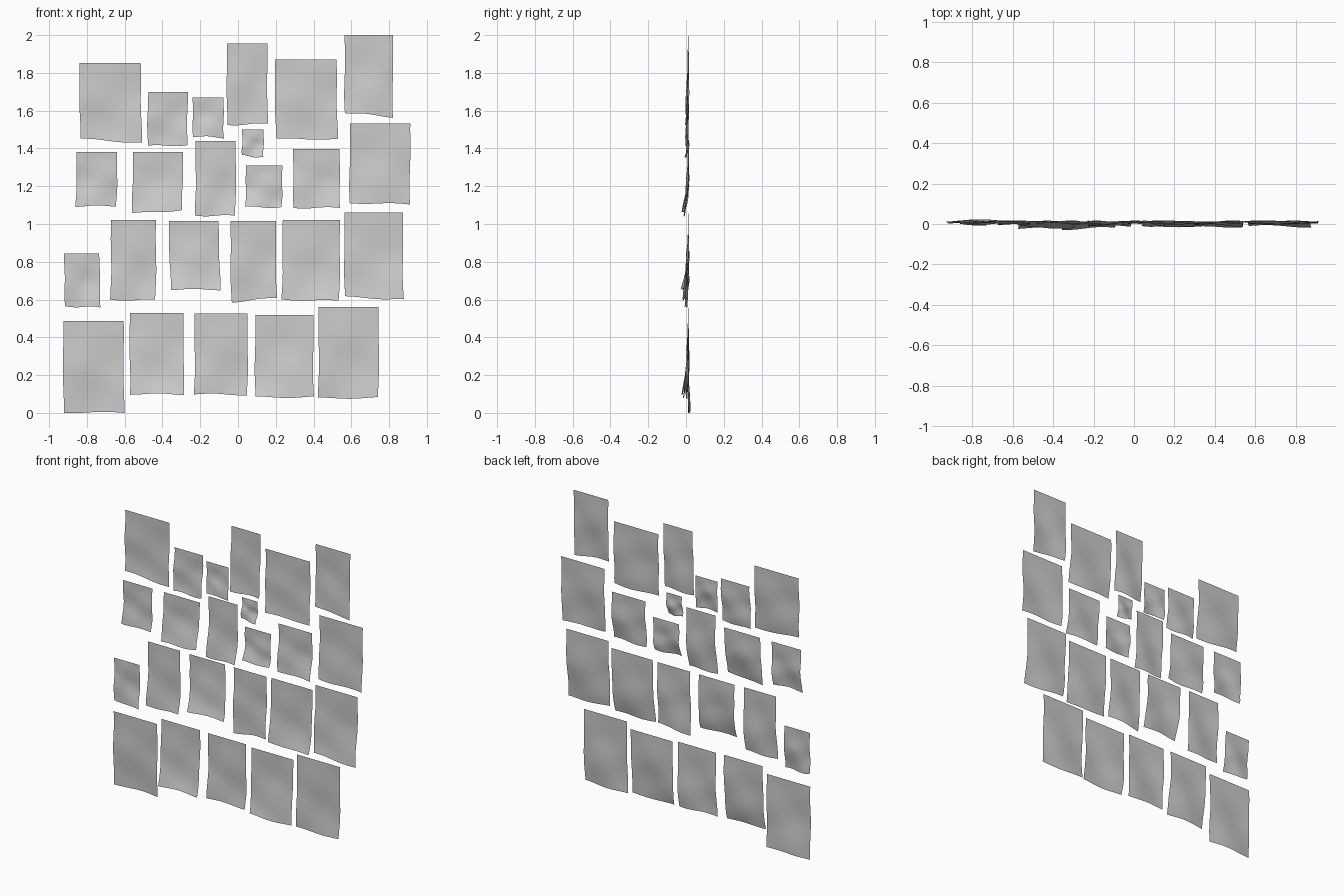
import bpy, math, random

random.seed(4)
N = 12  # grid cells along each side of a sheet


def sheet(name, x0, x1, top, bot_l, bot_r, lean, curl=0.012):
    """Thin hanging sheet: flat at the top edge, rippled and curling forward below."""
    p1, p2, p3 = (random.uniform(0, math.tau) for _ in range(3))
    verts, faces = [], []
    for j in range(N + 1):
        t = j / N
        for i in range(N + 1):
            u = i / N
            wob = 0.004 * math.sin(7 * t + p1)
            x = x0 + (x1 - x0) * u + lean * t + wob * t
            bottom = bot_l + (bot_r - bot_l) * u + 0.004 * math.sin(6 * u + p2)
            bottom = max(bottom, 0)
            z = top + (bottom - top) * t
            wave = math.sin(5 * u + 4 * t + p3) + 0.6 * math.sin(9 * t - 3 * u + p1)
            y = 0.012 + 0.005 * wave * min(1, 2 * t) - curl * t ** 3
            verts.append((x, y, z))
    for j in range(N):
        for i in range(N):
            a = j * (N + 1) + i
            faces.append((a, a + N + 1, a + N + 2, a + 1))
    me = bpy.data.meshes.new(name)
    me.from_pydata(verts, [], faces)
    me.polygons.foreach_set("use_smooth", [True] * len(faces))
    ob = bpy.data.objects.new(name, me)
    bpy.context.collection.objects.link(ob)


# each sheet: left, right, top, bottom-left, bottom-right, sideways lean (, curl)
top_row = [
    (-.84, -.515, 1.852, 1.45, 1.43, .004),
    (-.475, -.265, 1.70, 1.413, 1.417, -.006),
    (-.24, -.077, 1.67, 1.464, 1.457, .002),
    (-.057, .157, 1.955, 1.525, 1.53, -.003),
    (.195, .522, 1.87, 1.45, 1.45, .004),
    (.565, .82, 2.0, 1.59, 1.566, 0),
    (.022, .135, 1.50, 1.362, 1.352, .001),
]
upper_row = [
    (-.855, -.64, 1.38, 1.095, 1.095, -.002),
    (-.555, -.29, 1.38, 1.055, 1.073, -.005, .03),
    (-.225, -.012, 1.44, 1.045, 1.043, 0, .02),
    (.043, .235, 1.31, 1.09, 1.088, -.004, .018),
    (.291, .537, 1.397, 1.086, 1.085, .004, .02),
    (.593, .912, 1.533, 1.112, 1.104, -.002),
]
lower_row = [
    (-.922, -.735, .845, .565, .557, .008),
    (-.673, -.435, 1.02, .598, .597, 0),
    (-.366, -.103, 1.017, .653, .653, .008, .034),
    (-.04, .2, 1.017, .587, .609, .004, .01),
    (.237, .54, 1.02, .60, .592, -.004, .025),
    (.563, .873, 1.06, .614, .60, .002, .025),
]
bottom_row = [
    (-.925, -.605, .487, .002, .002, 0, -.004),
    (-.573, -.288, .53, .10, .098, 0, .032),
    (-.23, .05, .527, .10, .096, 0, .008),
    (.092, .40, .517, .083, .083, -.002, .026),
    (.426, .744, .56, .077, .08, .001, .006),
]
rows = {"top": top_row, "upper": upper_row, "lower": lower_row, "bottom": bottom_row}
for row, sheets in rows.items():
    for k, s in enumerate(sheets):
        sheet(f"{row}_paper_sheet_{k + 1}", *s)
